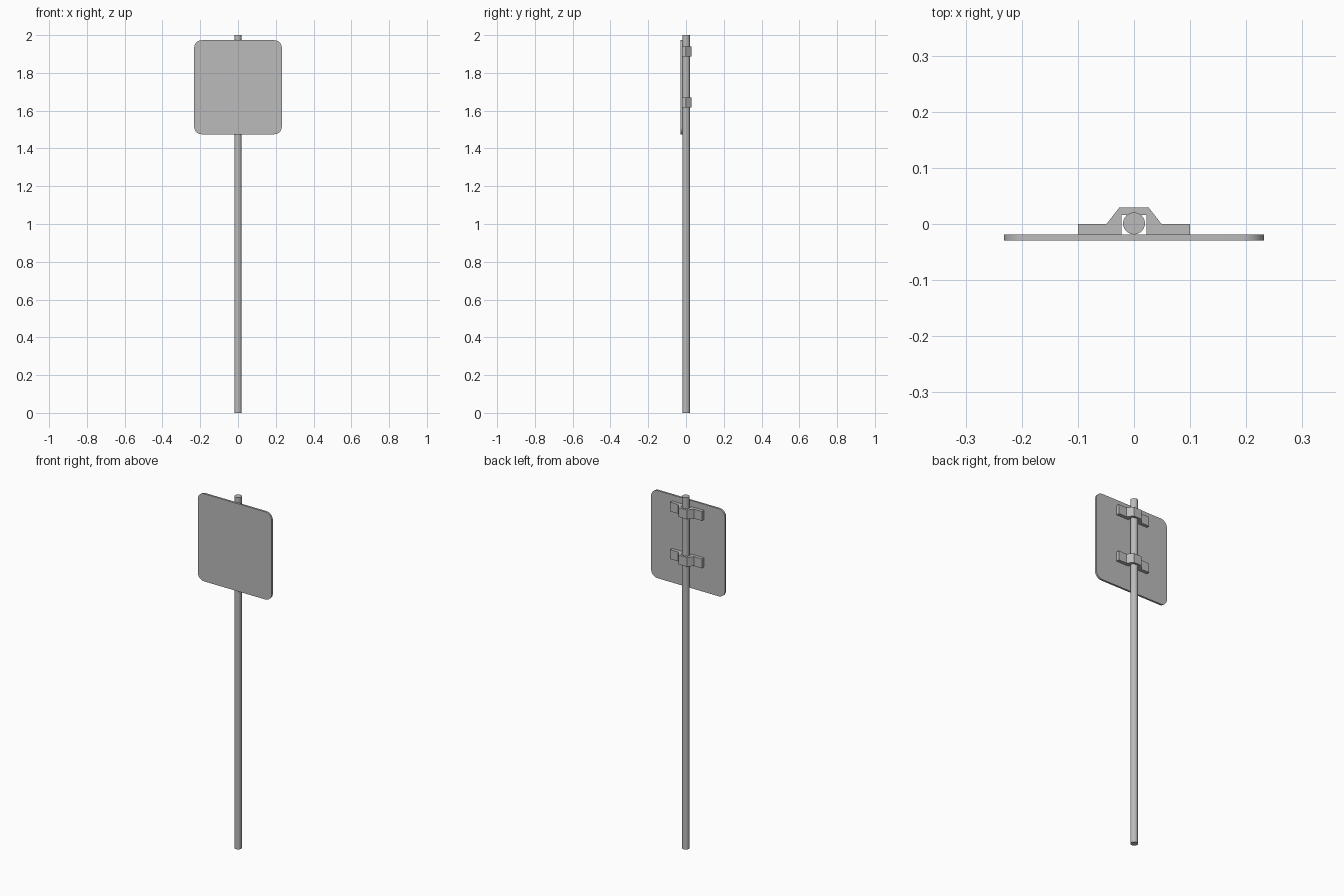
import bpy, bmesh, math
from mathutils import Vector

cube = bpy.data.objects.get("Cube")
if cube:
    bpy.data.objects.remove(cube, do_unlink=True)

# Galvanised metal used on every part
metal = bpy.data.materials.new("grey metal")
metal.use_nodes = True
grey = (0.5, 0.5, 0.5, 1)
metal.diffuse_color = grey
metal.node_tree.nodes["Principled BSDF"].inputs["Base Color"].default_value = grey


def extrude_profile(name, points, direction):
    """Extrude a closed outline of 3D points into a solid."""
    bm = bmesh.new()
    face = bm.faces.new([bm.verts.new(p) for p in points])
    ext = bmesh.ops.extrude_face_region(bm, geom=[face])
    moved = [g for g in ext["geom"] if isinstance(g, bmesh.types.BMVert)]
    bmesh.ops.translate(bm, verts=moved, vec=Vector(direction))
    bmesh.ops.recalc_face_normals(bm, faces=bm.faces)
    mesh = bpy.data.meshes.new(name)
    bm.to_mesh(mesh)
    bm.free()
    mesh.materials.append(metal)
    obj = bpy.data.objects.new(name, mesh)
    bpy.context.collection.objects.link(obj)
    return obj


# Pole
bpy.ops.mesh.primitive_cylinder_add(vertices=32, radius=0.0195, depth=2,
                                    location=(0, 0.001, 1))
pole = bpy.context.object
pole.name = "pole"
pole.data.materials.append(metal)
bpy.ops.object.shade_smooth_by_angle(angle=math.radians(30))

# Sign panel: rounded rectangle standing in front of the pole
half_w, half_h, radius, mid_z = 0.232, 0.249, 0.04, 1.724
front_y, back_y = -0.0295, -0.0183
outline = []
for corner, (sx, sz) in enumerate([(1, 1), (-1, 1), (-1, -1), (1, -1)]):
    for step in range(9):
        a = math.radians(90 * corner + 90 * step / 8)
        outline.append((sx * (half_w - radius) + radius * math.cos(a), front_y,
                        mid_z + sz * (half_h - radius) + radius * math.sin(a)))
panel = extrude_profile("sign_panel", outline, (0, back_y - front_y, 0))
bpy.context.view_layer.objects.active = panel
bpy.ops.object.select_all(action="DESELECT")
panel.select_set(True)
bpy.ops.object.shade_smooth_by_angle(angle=math.radians(30))

# Clamps: flanges on the panel with a faceted bridge around the pole
half = [(0.022, 0.016), (0.022, back_y), (0.1, back_y), (0.1, 0),
        (0.049, 0), (0.026, 0.0295)]
profile = half + [(-x, y) for x, y in reversed(half)]
for name, z in (("upper_clamp", 1.886), ("lower_clamp", 1.616)):
    extrude_profile(name, [(x, y, z) for x, y in profile], (0, 0, 0.053))
